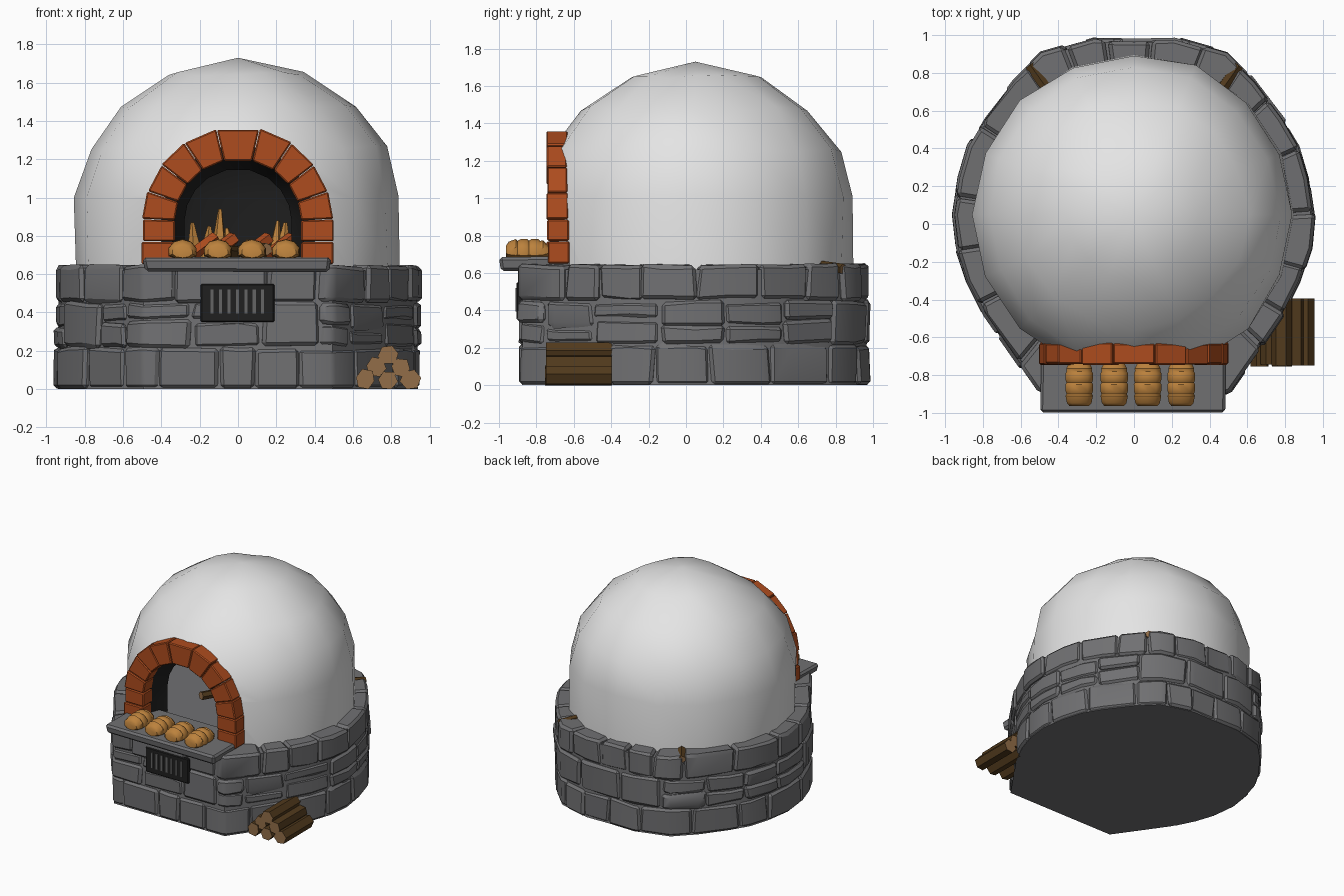
import bpy, bmesh, math, random
from mathutils import Vector

if "Cube" in bpy.data.objects:
    bpy.data.objects.remove(bpy.data.objects["Cube"])
random.seed(7)
U = random.uniform


def material(name, r, g, b):
    m = bpy.data.materials.new(name)
    m.diffuse_color = (r, g, b, 1)
    m.use_nodes = True
    m.node_tree.nodes["Principled BSDF"].inputs["Base Color"].default_value = m.diffuse_color
    return m


STONE = material("grey stone", .162, .162, .168)
PLASTER = material("white plaster", .78, .78, .78)
BRICK = material("red brick", .42, .072, .013)
SOOT = material("black soot", .014, .014, .014)
IRON = material("grate iron", .13, .13, .13)
CRUST = material("bread crust", .50, .222, .046)
BARK = material("log bark", .082, .042, .012)
WOOD = material("cut wood", .29, .155, .065)


def loft(bm, rings, loop=True, cap=True, mi=0, cap_mi=None):
    """Skin a row of equal point rings."""
    vs = [[bm.verts.new(p) for p in r] for r in rings]
    n = len(vs[0])
    for a, b in zip(vs, vs[1:]):
        for i in range(n if loop else n - 1):
            j = (i + 1) % n
            bm.faces.new((a[i], a[j], b[j], b[i])).material_index = mi
    if cap:
        for r in (vs[0], vs[-1]):
            bm.faces.new(r).material_index = mi if cap_mi is None else cap_mi


def finish(name, bm, mats, bevel=0, angle=30):
    bmesh.ops.remove_doubles(bm, verts=bm.verts, dist=1e-5)
    bmesh.ops.recalc_face_normals(bm, faces=bm.faces)
    if bevel:
        sharp = [e for e in bm.edges if e.is_manifold and e.calc_face_angle() > .7]
        bmesh.ops.bevel(bm, geom=sharp, offset=bevel, segments=1, affect='EDGES', clamp_overlap=True)
    me = bpy.data.meshes.new(name)
    bm.to_mesh(me)
    bm.free()
    for m in mats:
        me.materials.append(m)
    ob = bpy.data.objects.new(name, me)
    bpy.context.collection.objects.link(ob)
    bpy.ops.object.select_all(action='DESELECT')
    ob.select_set(True)
    bpy.context.view_layer.objects.active = ob
    bpy.ops.object.shade_smooth_by_angle(angle=math.radians(angle))
    return ob


def box(bm, x0, x1, y0, y1, z0, z1):
    loft(bm, [[(x0, y0, z), (x1, y0, z), (x1, y1, z), (x0, y1, z)] for z in (z0, z1)])


# plan outline of the stone base, from front centre round to the back
half = [(0, -.905), (.51, -.905), (.64, -.72), (.80, -.49), (.89, -.31), (.95, -.13), (.97, .05),
        (.94, .25), (.89, .42), (.80, .57), (.65, .77), (.50, .92), (.22, 1.0), (0, .995)]
outline = [Vector(p) for p in half + [(-x, y) for x, y in half[-2::-1]]]
cum = [0]
for a, b in zip(outline, outline[1:]):
    cum.append(cum[-1] + (b - a).length)
TOTAL = cum[-1]


def along(s):
    s %= TOTAL
    for i in range(len(cum) - 1):
        if s <= cum[i + 1]:
            return outline[i].lerp(outline[i + 1], (s - cum[i]) / (cum[i + 1] - cum[i]))
    return outline[-1]


def stone(bm, s0, s1, z0, z1):
    g = .003
    s0, s1 = s0 + g, s1 - g
    inside = [c + k for k in (0, TOTAL) for c in cum[:-1] if s0 + .04 < c + k < s1 - .04]
    k = U(.98, 1.0)
    rings = []
    for z in (z0 + g, z1 - g):
        pts = [along(s) for s in [s0 + U(-.012, .012)] + inside + [s1 + U(-.012, .012)]]
        kk = k + U(-.012, 0)
        rings.append([(*(p * kk), z + U(-.012, .008) * (z > .1)) for p in pts]
                     + [(*(p * .79), z) for p in reversed(pts)])
    loft(bm, rings)


# stone courses; the middle one mixes tall stones with stacked pairs
bm = bmesh.new()
for z0, z1, mixed in ((0, .22, 0), (.22, .455, 1), (.455, .65, 0)):
    s = start = U(.05, .2)
    while s < start + TOTAL - .01:
        w = U(.2, .42)
        if start + TOTAL - s - w < .2:
            w = start + TOTAL - s
        e = min(s + w, start + TOTAL)
        if mixed and U(0, 1) < .65:
            m = U(.31, .37)
            stone(bm, s, e, z0, m)
            stone(bm, s, e, m, z1)
        else:
            stone(bm, s, e, z0, z1)
        s = e
finish("base_stones", bm, [STONE], .018)

# solid core behind the stones
bm = bmesh.new()
loft(bm, [[(*(p * k), z) for p in outline[:-1]] for k, z in ((.97, 0), (.965, .02), (.965, .62))])
finish("base_core", bm, [STONE])

# oven floor
bm = bmesh.new()
loft(bm, [[(.8 * math.cos(i * math.pi / 8), .05 + .8 * math.sin(i * math.pi / 8), z)
           for i in range(16)] for z in (.6, .66)])
finish("oven_floor", bm, [STONE])

# hearth shelf
bm = bmesh.new()
loft(bm, [[(-.485, -.99, .615), (.475, -.99, .61), (.48, -.55, .615), (-.48, -.55, .615)],
          [(-.50, -1.0, .685), (.485, -1.0, .685), (.49, -.55, .69), (-.49, -.55, .69)]])
finish("hearth_shelf", bm, [STONE], .016)


# arch point: angles 0-180 on the round part, beyond that down the legs
def arch(r, a, y):
    drop = max(-a, a - 180, 0) / 100
    t = math.radians(180 - min(max(a, 0), 180))
    return (r * math.cos(t), y, .87 + r * math.sin(t) - drop)


BOUNDS = [-22, -10, 2, 19, 37, 56, 77, 103, 124, 143, 161, 178, 190, 202]

# dome shell with sooty inside
outer = [(0, 1.73), (.35, 1.65), (.605, 1.48), (.775, 1.26), (.845, 1.0), (.845, .61)]
inner = [(.79, .61), (.79, 1.0), (.72, 1.23), (.55, 1.44), (.31, 1.59), (0, 1.66)]
bm = bmesh.new()
rings = []
for r, z in outer + inner:
    j = .013 if (r, z) in outer[1:5] else 0
    ring = []
    for i in range(16):
        t, q = i * math.pi / 8, r + U(-j, j)
        ring.append((q * math.cos(t), .05 + q * math.sin(t), z + U(-j, j)))
    rings.append(ring)
loft(bm, rings[:6], cap=False)
loft(bm, rings[5:], cap=False, mi=1)
dome = finish("dome", bm, [PLASTER, SOOT])
bm = bmesh.new()
loft(bm, [[arch(.40, a, y) for a in BOUNDS] for y in (-1.1, -.3)])
cutter = finish("opening_cutter", bm, [SOOT])
cutter.hide_render = True
mod = dome.modifiers.new("opening", 'BOOLEAN')
mod.object, mod.operation, mod.solver = cutter, 'DIFFERENCE', 'EXACT'
bpy.context.view_layer.objects.active = dome
bpy.ops.object.modifier_apply(modifier="opening")
bpy.data.objects.remove(cutter)
dome.select_set(True)
bpy.ops.object.shade_smooth_by_angle(angle=math.radians(30))
dome.modifiers.new("even_shading", 'WEIGHTED_NORMAL').keep_sharp = True

# brick arch
bm = bmesh.new()
for a, b in zip(BOUNDS, BOUNDS[1:]):
    a, b = a + .2, b - .2
    o, y0 = U(.495, .505), U(-.75, -.738)
    loft(bm, [[arch(.33, a, y), arch(o, a, y), arch(o, b, y), arch(.33, b, y)] for y in (y0, U(-.64, -.62))])
finish("brick_arch", bm, [BRICK], .007)

# sooty throat behind the bricks
bm = bmesh.new()
loft(bm, [[arch(r, a, y) for a in BOUNDS] for r, y in ((.345, -.73), (.345, -.66), (.28, -.5), (.45, -.5))],
     loop=False, cap=False)
finish("oven_throat", bm, [SOOT])

# vent grate
bm = bmesh.new()
box(bm, -.195, .19, -.907, -.84, .35, .55)
finish("grate_plate", bm, [SOOT], .006)
bm = bmesh.new()
for i in range(7):
    x = -.135 + i * .044
    box(bm, x - .008, x + .008, -.912, -.906, .395, .52)
finish("grate_bars", bm, [IRON])

# bread loaves with scored tops
bm = bmesh.new()
profile = [(-.113, .45), (-.098, .8), (-.06, 1), (-.05, .86), (-.035, 1.0), (.0, 1.03),
           (.01, .87), (.025, 1.02), (.06, 1), (.07, .86), (.085, .9), (.113, .5)]
for x in (-.29, -.105, .072, .25):
    rings = []
    for y, k in profile:
        ring = []
        for i in range(10):
            t = i * math.pi / 5 + math.pi / 10
            ring.append((x + .076 * (.5 + .5 * k) * math.cos(t), -.85 + y,
                         max(.685, .715 + .066 * k * math.sin(t))))
        rings.append(ring)
    loft(bm, rings)
finish("bread_loaves", bm, [CRUST], angle=40)


def log(bm, p, q, r, n=6, taper=1):
    p, q = Vector(p), Vector(q)
    d = (q - p).normalized()
    side = d.cross(Vector((0, 0, 1))).normalized()
    up, a0 = side.cross(d), U(0, 1)
    shape = [(a0 + i * math.tau / n, r * U(.9, 1.1)) for i in range(n)]
    loft(bm, [[c + k * s * (side * math.cos(t) + up * math.sin(t)) for t, s in shape]
              for c, k in ((p, 1), (q, taper))], mi=0, cap_mi=1)


# firewood stack beside the base
bm = bmesh.new()
for x, z in ((.665, .052), (.78, .045), (.90, .05), (.72, .115), (.85, .112), (.785, .178)):
    log(bm, (x, -.755 + U(0, .015), z), (x, -.395, z), .053)
finish("firewood_stack", bm, [BARK, WOOD])

# burning logs on the oven floor
bm = bmesh.new()
for s in (-1, 1):
    log(bm, (s * .06, .15, .72), (s * .55, .84, .62), .03)
    log(bm, (s * .15, -.26, .73), (s * -.04, .15, .71), .032)
finish("oven_logs", bm, [BARK, WOOD])
bm = bmesh.new()
for x in (-.18, -.08, .1, .22):
    log(bm, (x - .06, .06, .70), (x + .06, .14, .79), .035, 5)
finish("embers", bm, [BRICK, BRICK])

# flames
bm = bmesh.new()
for x, h in ((-.22, .87), (-.16, .85), (-.1, .94), (-.04, .84), (.05, .78), (.19, .88), (.23, .87)):
    log(bm, (x, .15, .67), (x + U(-.02, .02), .16, h), .05, 5, .2)
finish("flames", bm, [CRUST, CRUST])
